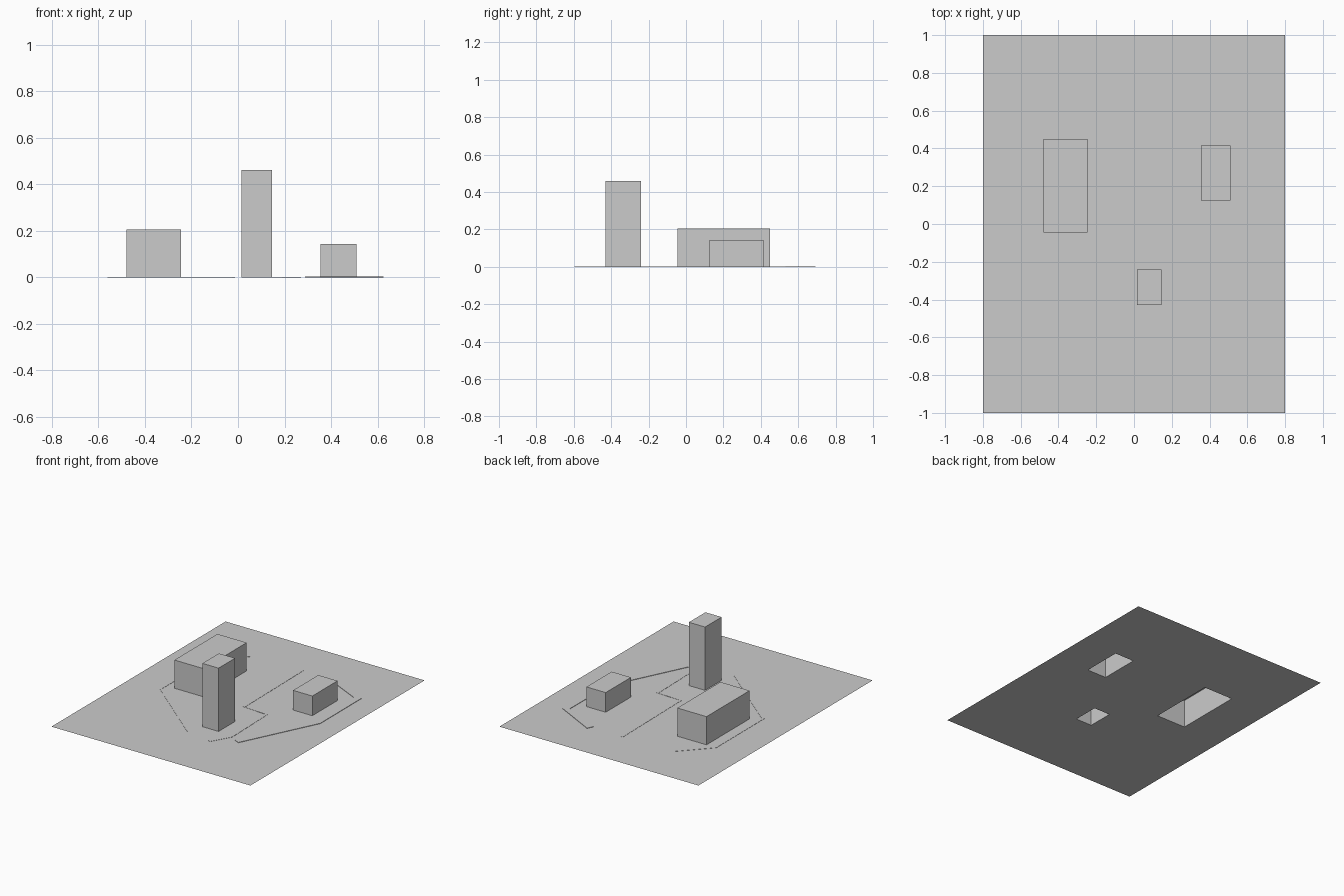
import bpy, bmesh
from mathutils import Vector

if "Cube" in bpy.data.objects:
    bpy.data.objects.remove(bpy.data.objects["Cube"])

# name: x0, x1, y0, y1, height
BLOCKS = {
    "long_building": (-0.48, -0.245, -0.045, 0.45, 0.205),
    "tower": (0.015, 0.145, -0.43, -0.24, 0.46),
    "small_building": (0.355, 0.51, 0.125, 0.415, 0.143),
}


def finish(name, bm):
    mesh = bpy.data.meshes.new(name)
    bm.to_mesh(mesh)
    bm.free()
    ob = bpy.data.objects.new(name, mesh)
    bpy.context.collection.objects.link(ob)
    return ob


# Ground sheet with an opening under each building
def ground():
    bm = bmesh.new()
    xs = sorted({-0.8, 0.8} | {v for b in BLOCKS.values() for v in b[0:2]})
    ys = sorted({-1.0, 1.0} | {v for b in BLOCKS.values() for v in b[2:4]})
    grid = [[bm.verts.new((x, y, 0)) for y in ys] for x in xs]
    for i in range(len(xs) - 1):
        for j in range(len(ys) - 1):
            cx, cy = (xs[i] + xs[i + 1]) / 2, (ys[j] + ys[j + 1]) / 2
            if not any(b[0] < cx < b[1] and b[2] < cy < b[3] for b in BLOCKS.values()):
                bm.faces.new((grid[i][j], grid[i + 1][j],
                              grid[i + 1][j + 1], grid[i][j + 1]))
    finish("ground", bm)


# Building shell, open underneath
def building(name, x0, x1, y0, y1, h):
    bm = bmesh.new()
    bmesh.ops.create_cube(bm, size=1)
    for v in bm.verts:
        v.co = (x1 if v.co.x > 0 else x0, y1 if v.co.y > 0 else y0, h if v.co.z > 0 else 0)
    bottom = [f for f in bm.faces if f.normal.z < -0.5]
    bmesh.ops.delete(bm, geom=bottom, context='FACES')
    finish(name, bm)


# Barely raised path following a centre line
def path(name, points, width, h):
    bm = bmesh.new()
    pts = [Vector(p) for p in points]
    rings = []
    for i, p in enumerate(pts):
        d = (pts[min(i + 1, len(pts) - 1)] - pts[max(i - 1, 0)]).normalized()
        n = Vector((-d.y, d.x)) * width / 2
        l, r = p + n, p - n
        rings.append([bm.verts.new((q.x, q.y, z))
                      for q, z in ((l, 0), (l, h), (r, h), (r, 0))])
    for a, b in zip(rings, rings[1:]):
        for k in range(3):
            bm.faces.new((a[k], a[k + 1], b[k + 1], b[k]))
    bm.faces.new(rings[0])
    bm.faces.new(rings[-1])
    bmesh.ops.recalc_face_normals(bm, faces=bm.faces)
    finish(name, bm)


ground()
for name, dims in BLOCKS.items():
    building(name, *dims)

path("right_path", [(0.33, -0.49), (0.6, 0.06), (0.6, 0.52), (0.3, 0.67)], 0.05, 0.003)
path("middle_path", [(0.05, 0.67), (0.06, -0.02), (0.25, -0.03), (0.26, -0.45), (0.18, -0.59)],
     0.02, 0.0015)
path("left_path", [(-0.36, 0.65), (-0.55, 0.45), (-0.55, -0.1), (-0.02, -0.54)], 0.02, 0.0015)
